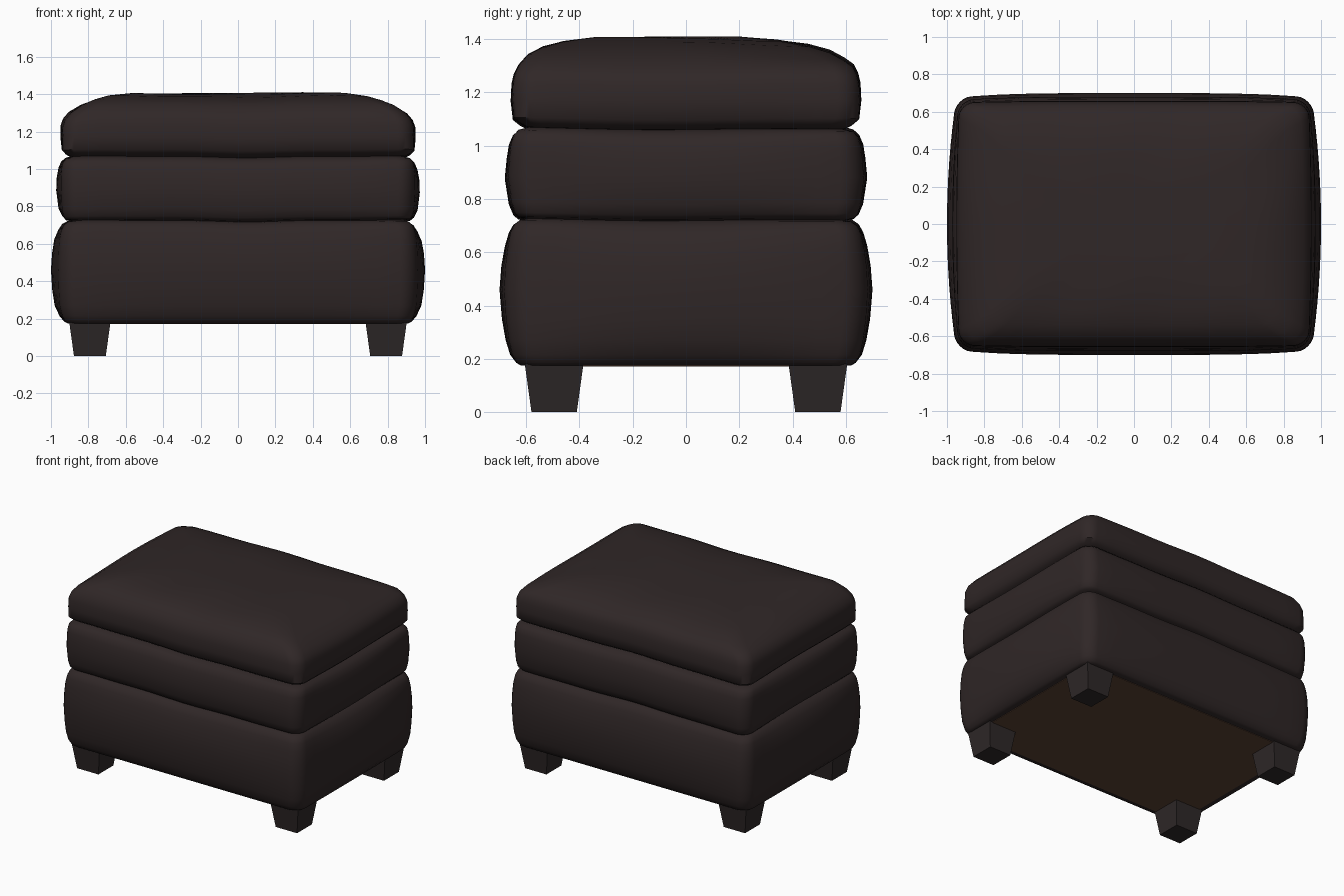
import bpy, bmesh, math

if "Cube" in bpy.data.objects:
    bpy.data.objects.remove(bpy.data.objects["Cube"])


def material(name, rgb):
    m = bpy.data.materials.new(name)
    m.diffuse_color = (*rgb, 1)
    m.use_nodes = True
    m.node_tree.nodes["Principled BSDF"].inputs["Base Color"].default_value = m.diffuse_color
    return m


LEATHER = material("dark brown leather", (0.029, 0.020, 0.020))
WOOD = material("dark leg wood", (0.027, 0.021, 0.021))
LINING = material("brown underside", (0.105, 0.054, 0.034))


def finish(bm, name, mat, smooth=True):
    bmesh.ops.recalc_face_normals(bm, faces=bm.faces)
    me = bpy.data.meshes.new(name)
    bm.to_mesh(me)
    bm.free()
    me.materials.append(mat)
    ob = bpy.data.objects.new(name, me)
    bpy.context.collection.objects.link(ob)
    if smooth:
        bpy.ops.object.select_all(action='DESELECT')
        ob.select_set(True)
        bpy.context.view_layer.objects.active = ob
        bpy.ops.object.shade_smooth_by_angle(angle=math.radians(50))
    return ob


def outline(hx, hy, bulge, r=0.08, corner=6, side=14):
    """Rounded rectangle whose sides swell outward by the bulge."""
    cx, cy = hx - bulge - r, hy - bulge * 0.5 - r
    corners = [(cx, cy, 0), (-cx, cy, 90), (-cx, -cy, 180), (cx, -cy, 270)]
    pts = []
    for k, (px, py, a0) in enumerate(corners):
        for i in range(corner + 1):
            a = math.radians(a0 + 90 * i / corner)
            pts.append((px + r * math.cos(a), py + r * math.sin(a)))
        nx, ny, na = corners[(k + 1) % 4]
        a = math.radians(na)
        end = (nx + r * math.cos(a), ny + r * math.sin(a))
        x0, y0 = pts[-1]
        for i in range(1, side):
            t = i / side
            pts.append((x0 + (end[0] - x0) * t, y0 + (end[1] - y0) * t))
    out = []
    for x, y in pts:
        fx = 1 + bulge / (hx - bulge) * (1 - (y / (cy + r)) ** 2)
        fy = 1 + 0.5 * bulge / (hy - bulge * 0.5) * (1 - (x / (cx + r)) ** 4)
        out.append((x * fx, y * fy))
    return out


def cushion(name, levels):
    """Loft through (height, half width, half depth, bulge) levels."""
    bm = bmesh.new()
    rings = []
    for z, hx, hy, bulge in levels:
        ring = []
        for x, y in outline(hx, hy, bulge):
            dz = 0
            if z > 0.6:      # soft, uneven seams
                dz = 0.004 * math.sin(5 * x + 3 * y) + 0.002 * math.sin(11 * x - 7 * y)
            if z > 1.3:      # crown falls slightly to the back
                dz -= 0.03 * max(0, y - 0.1)
            ring.append(bm.verts.new((x, y, z + dz)))
        rings.append(ring)
    n = len(rings[0])
    for a, b in zip(rings, rings[1:]):
        for i in range(n):
            j = (i + 1) % n
            bm.faces.new((a[i], a[j], b[j], b[i]))
    bm.faces.new(rings[0][::-1])
    bm.faces.new(rings[-1])
    return finish(bm, name, LEATHER)


# Upholstered base
cushion("base", [
    (0.175, 0.91, 0.62, 0), (0.185, 0.93, 0.637, 0.005), (0.215, 0.955, 0.66, 0.02),
    (0.27, 0.98, 0.677, 0.035), (0.35, 0.993, 0.691, 0.045), (0.46, 1.0, 0.70, 0.05),
    (0.55, 0.994, 0.693, 0.045), (0.62, 0.982, 0.68, 0.035), (0.67, 0.96, 0.665, 0.02),
    (0.70, 0.94, 0.648, 0.01), (0.717, 0.91, 0.622, 0), (0.726, 0.87, 0.58, 0)])

# Middle cushion
cushion("middle_cushion", [
    (0.722, 0.88, 0.59, 0), (0.729, 0.92, 0.63, 0), (0.745, 0.94, 0.648, 0.01),
    (0.785, 0.96, 0.665, 0.025), (0.88, 0.972, 0.68, 0.035), (0.95, 0.969, 0.673, 0.03),
    (1.0, 0.96, 0.665, 0.022), (1.035, 0.945, 0.65, 0.01), (1.055, 0.92, 0.628, 0),
    (1.066, 0.88, 0.59, 0)])

# Top cushion: slanted underside lip and a domed crown
cushion("top_cushion", [
    (1.062, 0.87, 0.57, 0), (1.066, 0.895, 0.595, 0), (1.08, 0.92, 0.622, 0),
    (1.102, 0.943, 0.65, 0.005), (1.17, 0.95, 0.658, 0.015), (1.23, 0.948, 0.655, 0.015),
    (1.265, 0.935, 0.647, 0.015), (1.30, 0.905, 0.63, 0.015), (1.34, 0.84, 0.595, 0.01),
    (1.368, 0.77, 0.54, 0.01), (1.388, 0.69, 0.46, 0), (1.402, 0.57, 0.34, 0),
    (1.407, 0.35, 0.20, 0)])

# Underside lining panel
bm = bmesh.new()
bmesh.ops.create_cube(bm, size=1)
for v in bm.verts:
    v.co = (v.co.x * 1.76, v.co.y * 1.18, 0.175 + v.co.z * 0.008)
finish(bm, "underside_panel", LINING, False)

# Tapered legs
for sx, side in ((-1, "left"), (1, "right")):
    for sy, end in ((-1, "front"), (1, "back")):
        bm = bmesh.new()
        bmesh.ops.create_cube(bm, size=2)
        for v in bm.verts:
            top = v.co.z > 0
            h = 0.11 if top else 0.085
            v.co = (sx * 0.792 + v.co.x * h, sy * 0.495 + v.co.y * h, 0.18 if top else 0)
        finish(bm, f"{end}_{side}_leg", WOOD, False)
